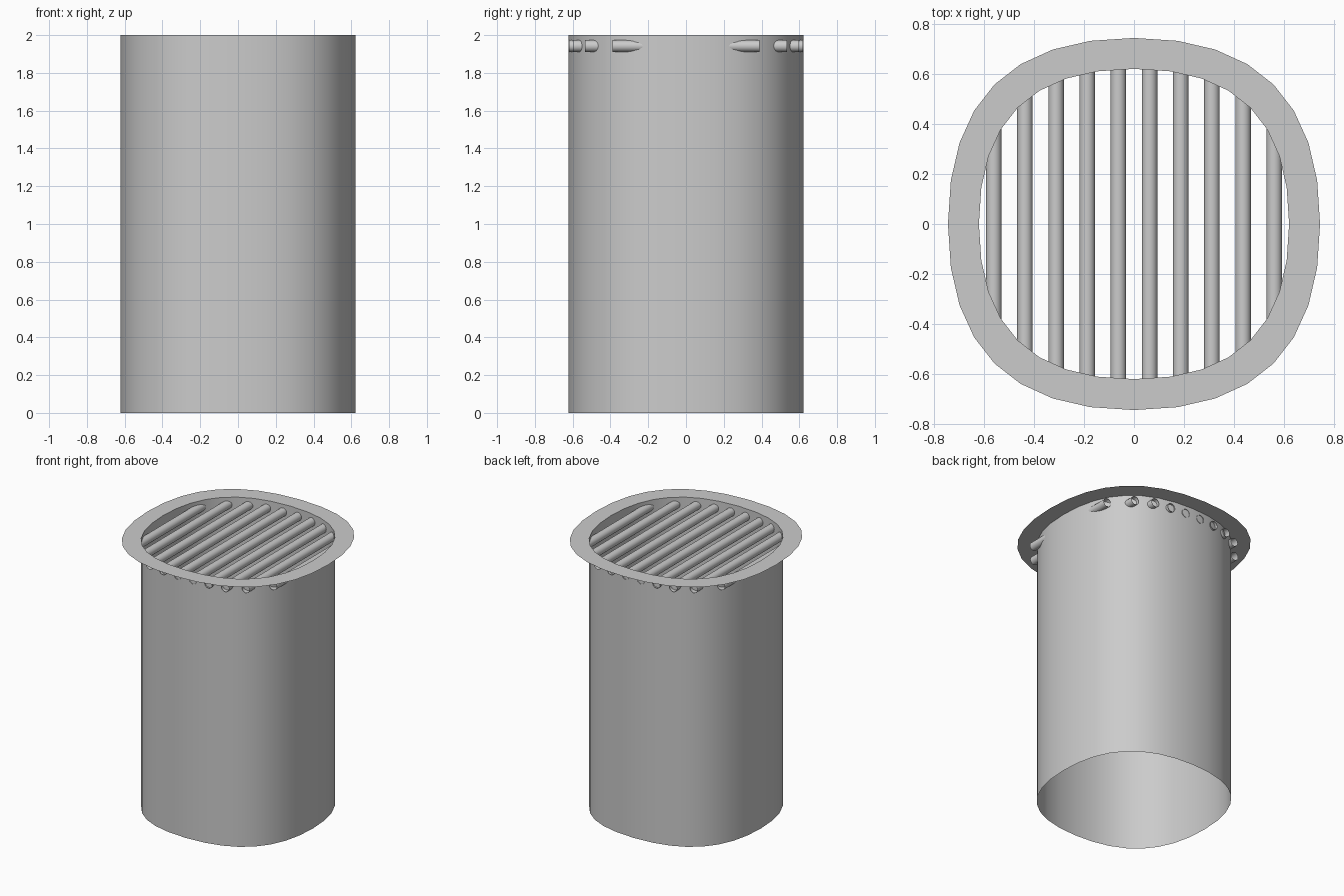
import bpy
import bmesh
from math import radians
from mathutils import Matrix, Vector

if "Cube" in bpy.data.objects:
    bpy.data.objects.remove(bpy.data.objects["Cube"])

HEIGHT = 2.0
WALL = 0.622       # half width of the tube
RIM = 0.746        # half width of the flange
BAR_RADIUS = 0.031
BAR_Z = 1.942
BAR_STEP = 0.125

metal = bpy.data.materials.new("plain grey")
metal.use_nodes = True
metal.diffuse_color = (0.6, 0.6, 0.6, 1)
metal.node_tree.nodes["Principled BSDF"].inputs["Base Color"].default_value = (0.6, 0.6, 0.6, 1)


def rounded_outline(r, steps=8):
    """Four full-bodied Bezier quarters, counter-clockwise from above."""
    points = []
    h = r * 2 / 3
    for quarter in range(4):
        turn = Matrix.Rotation(radians(90 * quarter), 3, "Z")
        for i in range(steps):
            t = i / steps
            s = 1 - t
            x = s**3 * r + 3 * s * s * t * r + 3 * s * t * t * h
            y = 3 * s * s * t * h + 3 * s * t * t * r + t**3 * r
            points.append(turn @ Vector((x, y, 0)))
    return points


def finish(name, bm, smooth=True):
    mesh = bpy.data.meshes.new(name)
    bm.to_mesh(mesh)
    bm.free()
    mesh.materials.append(metal)
    for poly in mesh.polygons:
        poly.use_smooth = smooth
    obj = bpy.data.objects.new(name, mesh)
    bpy.context.collection.objects.link(obj)
    return obj


def bridge(name, first, second, smooth):
    """Band of quads between two matching outlines."""
    bm = bmesh.new()
    a = [bm.verts.new(p) for p in first]
    b = [bm.verts.new(p) for p in second]
    for i in range(len(a)):
        j = (i + 1) % len(a)
        bm.faces.new((a[i], a[j], b[j], b[i]))
    return finish(name, bm, smooth)


# Open thin-walled tube
top = Vector((0, 0, HEIGHT))
inner = rounded_outline(WALL)
bridge("tube_wall", inner, [p + top for p in inner], True)

# Flat flange around the mouth
outer = rounded_outline(RIM)
bridge("top_flange", [p + top for p in outer], [p + top for p in inner], False)

# Hollow grate bars, cut off where they pass through the wall
half_lengths = [0.622, 0.617, 0.598, 0.534, 0.39]
for i, half in enumerate(half_lengths):
    for side, label in ((1, "left"), (-1, "right")):
        bm = bmesh.new()
        place = Matrix.Translation((side * BAR_STEP * (i + 0.5), 0, BAR_Z))
        bmesh.ops.create_cone(
            bm, cap_ends=False, segments=20, radius1=BAR_RADIUS,
            radius2=BAR_RADIUS, depth=2 * half,
            matrix=place @ Matrix.Rotation(radians(90), 4, "X"))
        finish(f"grate_bar_{label}_{i + 1}", bm)
